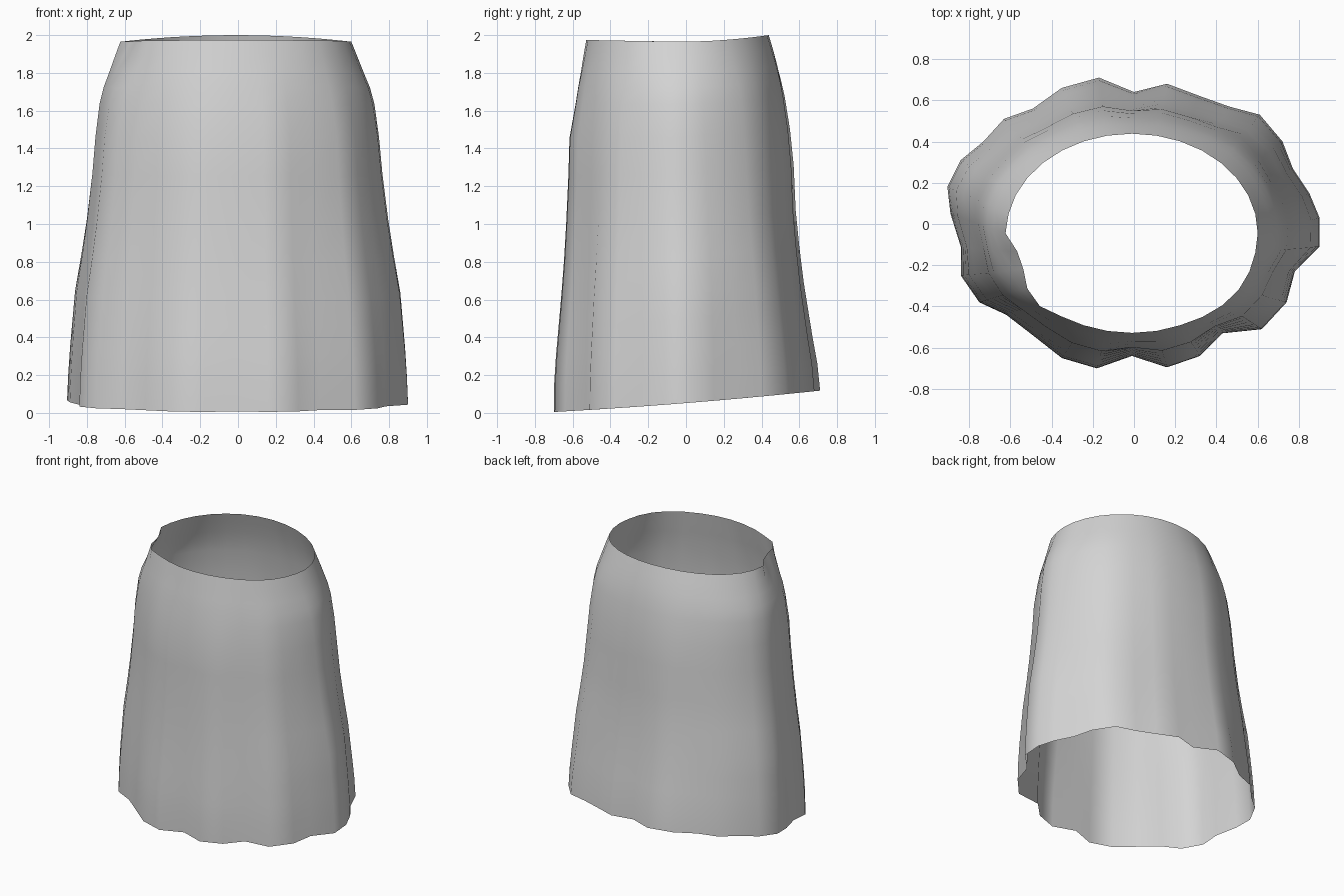
import bpy, bmesh, math

cube = bpy.data.objects.get("Cube")
if cube:
    bpy.data.objects.remove(cube)

# Rippled hem outline, counter-clockwise from the left side
HEM = [(.90, .03), (.85, .15), (.77, .27), (.72, .40), (.61, .53), (.46, .57), (.32, .62), (.16, .68),
       (0, .64), (-.17, .71), (-.35, .66), (-.49, .56), (-.63, .51), (-.73, .40), (-.84, .31), (-.905, .18),
       (-.89, .05), (-.84, -.11), (-.84, -.25), (-.75, -.38), (-.62, -.44), (-.49, -.54), (-.35, -.65), (-.18, -.70),
       (-.01, -.64), (.16, -.695), (.32, -.64), (.43, -.53), (.62, -.51), (.74, -.38), (.78, -.23), (.90, -.11)]
N = len(HEM)
# Height, then the flare from waist 0 to hem 1 at the front, sides and back
PROFILE = [(0, 1, 1, 1), (.15, .99, .98, .95), (.3, .94, .95, .86), (.45, .87, .91, .78), (.6, .80, .87, .70),
           (.8, .72, .76, .62), (1.0, .66, .66, .555), (1.25, .60, .56, .52), (1.45, .57, .50, .45),
           (1.63, .39, .42, .35), (1.72, .31, .34, .28), (1.8, .21, .23, .205), (1.89, .10, .11, .10),
           (1.97, 0, 0, 0)]
# Waist adjustments: a creased fold on the front right, a fuller front left
DENT = {16: 1.005, 17: .93, 18: .935, 19: 1.0, 20: 1.035, 21: 1.005,
        27: 1.01, 28: 1.02, 29: 1.02, 30: 1.01}


def smooth_hem(i):
    """Hem outline with its ripples averaged out."""
    w = {-2: .12, -1: .24, 0: .28, 1: .24, 2: .12}
    return [1.02 * sum(k * HEM[(i + d) % N][c] for d, k in w.items()) for c in (0, 1)]


def skirt_point(i, z, front, side, back):
    a = 2 * math.pi * i / N
    s = math.sin(a)
    # Flare blended around the body
    t = side + ((back if s > 0 else front) - side) * s * s
    dent = 1 + (DENT.get(i, 1) - 1) * max(0, 1 - t / .4)
    waist = (-.01 + .61 * math.cos(a) * dent, -.045 + .483 * s * dent)
    base = smooth_hem(i)
    r = t ** 1.5
    x, y = (waist[c] * (1 - t) + base[c] * t + (HEM[i][c] - base[c]) * r for c in (0, 1))
    # Sloping hem and gently dipping waist edge
    hy = HEM[i][1]
    low = max(0, .052 + .08 * hy + .018 * hy * hy)
    high = 1.965 + (.035 * s * s if s > 0 else -.009 * s)
    return x, y, low + (high - low) * z / 1.97


# Skirt: one open cloth surface lofted ring by ring
bm = bmesh.new()
rings = [[bm.verts.new(skirt_point(i, *level)) for i in range(N)] for level in PROFILE]
for lower, upper in zip(rings, rings[1:]):
    for i in range(N):
        j = (i + 1) % N
        bm.faces.new((lower[i], lower[j], upper[j], upper[i])).smooth = True
mesh = bpy.data.meshes.new("skirt")
bm.to_mesh(mesh)
bm.free()
skirt = bpy.data.objects.new("skirt", mesh)
bpy.context.collection.objects.link(skirt)

# Plain grey cloth
mat = bpy.data.materials.new("grey cloth")
mat.use_nodes = True
colour = (.66, .66, .66, 1)
mat.diffuse_color = colour
bsdf = mat.node_tree.nodes["Principled BSDF"]
bsdf.inputs["Base Color"].default_value = colour
bsdf.inputs["Roughness"].default_value = .8
mesh.materials.append(mat)
